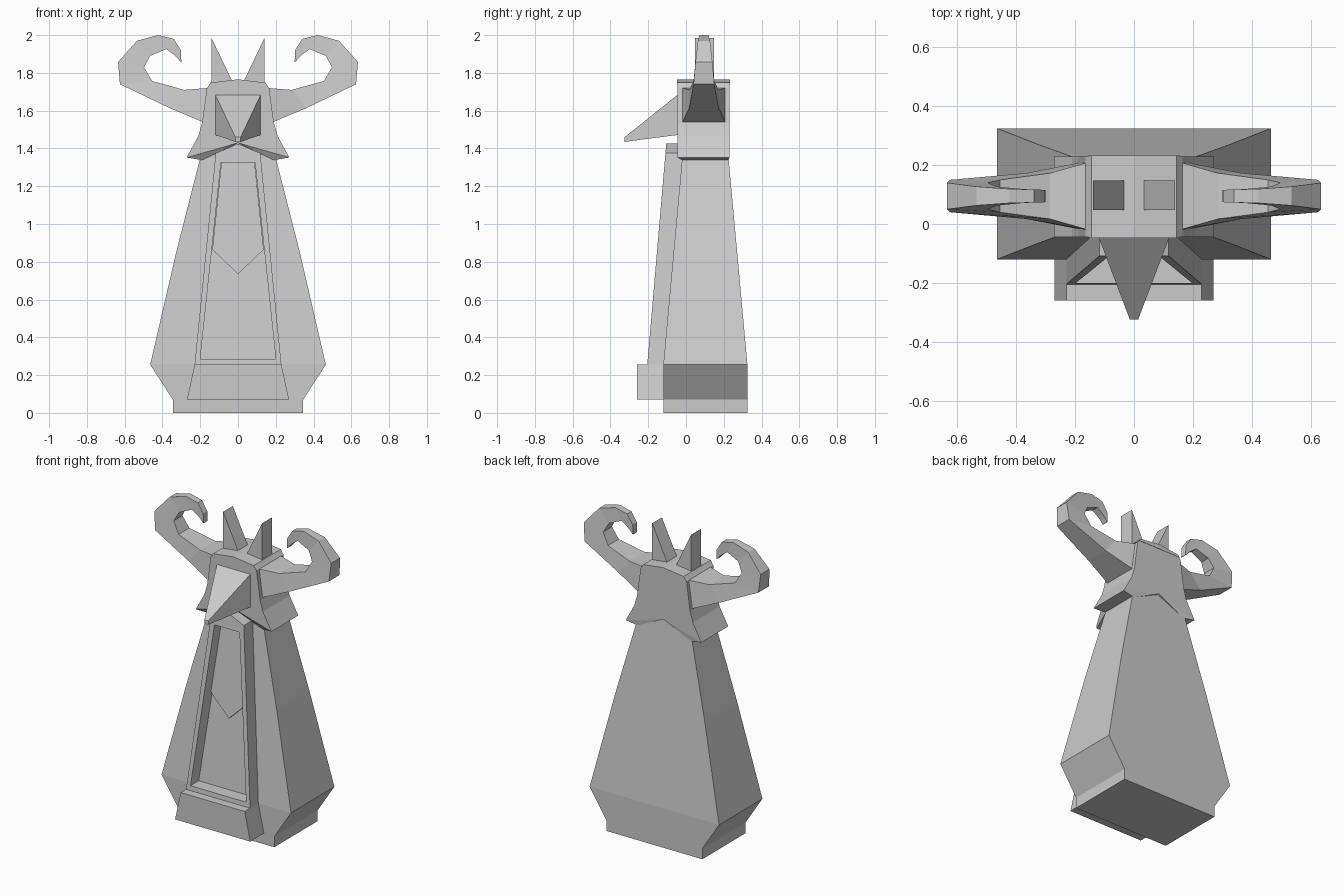
import bpy
import bmesh
from mathutils import Vector

cube = bpy.data.objects.get("Cube")
if cube:
    bpy.data.objects.remove(cube, do_unlink=True)

stone = bpy.data.materials.new("grey_stone")
stone.use_nodes = True
GREY = (0.6, 0.6, 0.6, 1)
stone.diffuse_color = GREY
stone.node_tree.nodes["Principled BSDF"].inputs["Base Color"].default_value = GREY


def finish(name, bm):
    bmesh.ops.recalc_face_normals(bm, faces=bm.faces)
    mesh = bpy.data.meshes.new(name)
    bm.to_mesh(mesh)
    bm.free()
    mesh.materials.append(stone)
    obj = bpy.data.objects.new(name, mesh)
    bpy.context.collection.objects.link(obj)
    return obj


def loft(name, sections):
    """Skin a list of equal-length loops and cap both ends."""
    bm = bmesh.new()
    rings = [[bm.verts.new(p) for p in s] for s in sections]
    n = len(rings[0])
    for a, b in zip(rings, rings[1:]):
        for i in range(n):
            j = (i + 1) % n
            bm.faces.new((a[i], a[j], b[j], b[i]))
    bm.faces.new(rings[0])
    bm.faces.new(rings[-1])
    return finish(name, bm)


def hull(name, points):
    bm = bmesh.new()
    for p in points:
        bm.verts.new(p)
    bmesh.ops.convex_hull(bm, input=bm.verts)
    return finish(name, bm)


def rect(z, half, front, back):
    return [(-half, front, z), (half, front, z), (half, back, z), (-half, back, z)]


def prism(name, outline, front, back):
    """Extrude an x-z outline; front and back give y at height z."""
    return loft(name, [[(x, f(z), z) for x, z in outline] for f in (front, back)])


def mirrored(half):
    """Complete a right-hand outline that starts and ends on the centre line."""
    return half + [(-x, z) for x, z in reversed(half) if x > 0]


def at(y):
    return lambda z: y


def body_front(z):
    return -0.12 + (z - 0.255) * 0.0913


def panel_front(z):
    return -0.205 + (z - 0.255) * 0.0858


# Tapered body with a chamfered foot
loft("body", [
    rect(0, 0.345, -0.12, 0.325),
    rect(0.07, 0.345, -0.12, 0.325),
    rect(0.255, 0.465, -0.12, 0.325),
    rect(0.86, 0.325, -0.065, 0.27),
    rect(1.35, 0.2, -0.02, 0.225),
    rect(1.45, 0.17, -0.015, 0.215)])

# Block at the foot of the front panel
prism("front_plinth", [(-0.27, 0.07), (0.27, 0.07), (0.23, 0.255), (-0.23, 0.255)],
      at(-0.26), at(-0.1))

# Raised frame around the recessed front panel
outer = [(-0.23, 0.255), (0.23, 0.255), (0.118, 1.375), (0, 1.425), (-0.118, 1.375)]
inner = [(-0.2, 0.285), (0.2, 0.285), (0.09, 1.325), (0, 1.325), (-0.09, 1.325)]
bm = bmesh.new()
loops = [[bm.verts.new((x, f(z), z)) for x, z in outline]
         for outline, f in ((outer, panel_front), (inner, panel_front),
                            (inner, lambda z: body_front(z) + 0.02),
                            (outer, lambda z: body_front(z) + 0.02))]
for k in range(4):
    a, b = loops[k], loops[(k + 1) % 4]
    for i in range(5):
        j = (i + 1) % 5
        bm.faces.new((a[i], a[j], b[j], b[i]))
finish("panel_frame", bm)

# Pointed tongue inside the recess
prism("panel_tongue",
      [(0, 0.735), (0.136, 0.865), (0.088, 1.325), (-0.088, 1.325), (-0.136, 0.865)],
      lambda z: body_front(z) - 0.02, lambda z: body_front(z) + 0.01)

# Head with a flared, arched lower edge
prism("head", mirrored([
    (0, 1.765), (0.145, 1.745), (0.165, 1.72), (0.19, 1.535),
    (0.21, 1.465), (0.272, 1.352), (0.12, 1.395), (0, 1.43)]),
    at(-0.045), at(0.23))

# Thin brow slab across the top of the head
prism("head_cap", mirrored([(0, 1.766), (0.145, 1.748), (0.155, 1.735), (0, 1.735)]),
      at(-0.047), at(0.232))

# Beak tapering to a small blunt tip
loft("beak", [
    [(-0.122, -0.04, 1.472), (0.122, -0.04, 1.472), (0.122, -0.04, 1.688), (-0.122, -0.04, 1.688)],
    [(-0.014, -0.325, 1.435), (0.014, -0.325, 1.435), (0.014, -0.325, 1.46), (-0.014, -0.325, 1.46)]])

# Horn stations: outer edge (x, z), inner edge (x, z), half thickness
HORN = [
    ((0.175, 1.535), (0.155, 1.72), 0.115),
    ((0.365, 1.615), (0.285, 1.71), 0.078),
    ((0.625, 1.74), (0.455, 1.757), 0.055),
    ((0.635, 1.857), (0.497, 1.83), 0.045),
    ((0.535, 1.97), (0.465, 1.89), 0.032),
    ((0.423, 2.0), (0.38, 1.926), 0.024),
    ((0.34, 1.98), (0.344, 1.9), 0.022),
    ((0.302, 1.92), (0.322, 1.88), 0.021),
    ((0.3, 1.857), (0.306, 1.86), 0.02)]
MID = 0.095

for side, label in ((1, "left"), (-1, "right")):
    # Curled horn
    loft(label + "_horn", [
        [(side * o[0], MID - h, o[1]), (side * o[0], MID + h, o[1]),
         (side * i[0], MID + h, i[1]), (side * i[0], MID - h, i[1])]
        for o, i, h in HORN])
    # Upright wedge ear
    prism(label + "_ear",
          [(side * 0.14, 1.735), (side * 0.14, 1.985), (side * 0.03, 1.755)],
          at(0.047), at(0.147))
    # Chamfered flap under the flared jaw
    flap = [(0.272, -0.045, 1.352), (0.12, -0.045, 1.395), (0, -0.045, 1.43),
            (0.19, -0.02, 1.338), (0.19, 0.225, 1.338),
            (0.272, 0.23, 1.352), (0.12, 0.23, 1.395), (0, 0.23, 1.43)]
    hull(label + "_jaw_flap", [Vector((side * x, y, z)) for x, y, z in flap])
